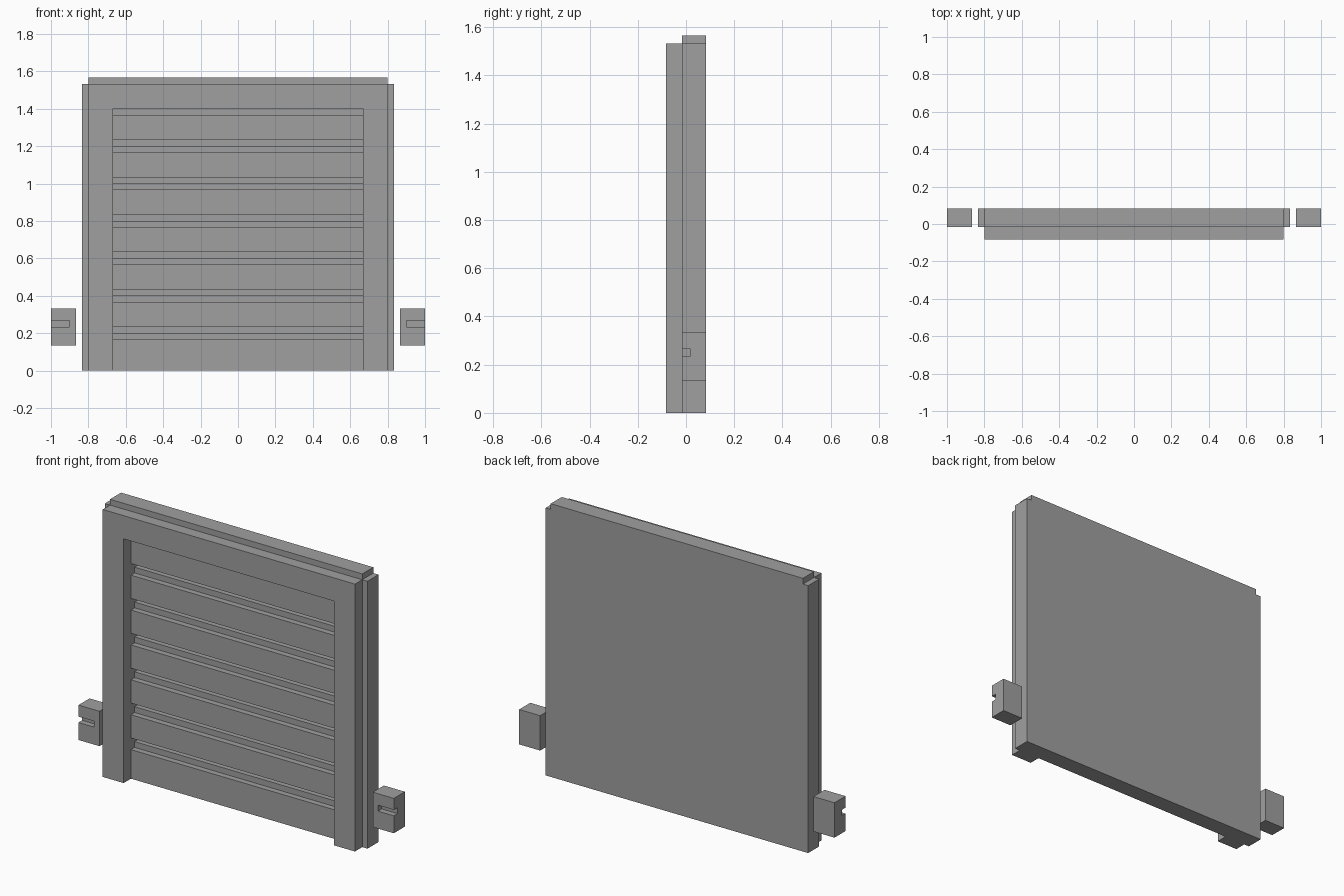
import bpy
import bmesh
from mathutils import Vector

cube = bpy.data.objects.get("Cube")
if cube:
    bpy.data.objects.remove(cube, do_unlink=True)

grey = bpy.data.materials.new("plain grey")
grey.use_nodes = True
colour = (0.35, 0.35, 0.35, 1)
grey.diffuse_color = colour
grey.node_tree.nodes["Principled BSDF"].inputs["Base Color"].default_value = colour

FRONT, STEP, BACK = -0.083, -0.017, 0.083   # depth layers
U = 0.0333                                  # basic step size


def prism(name, outlines, offset):
    """Extrude closed outlines along an offset into one flat-faced object."""
    bm = bmesh.new()
    for outline in outlines:
        face = bm.faces.new([bm.verts.new(p) for p in outline])
        new = bmesh.ops.extrude_face_region(bm, geom=[face])["geom"]
        verts = [v for v in new if isinstance(v, bmesh.types.BMVert)]
        bmesh.ops.translate(bm, verts=verts, vec=Vector(offset))
    bmesh.ops.recalc_face_normals(bm, faces=bm.faces)
    mesh = bpy.data.meshes.new(name)
    bm.to_mesh(mesh)
    bm.free()
    mesh.materials.append(grey)
    obj = bpy.data.objects.new(name, mesh)
    bpy.context.collection.objects.link(obj)
    return obj


def mirrored(half):
    """Complete a right-hand outline with its mirror image."""
    return half + [(-x, z) for x, z in reversed(half)]


def upright(name, outline, y0, y1):
    return prism(name, [[(x, y0, z) for x, z in outline]], (0, y1 - y0, 0))


# Back panel with notched top corners
top = 1.533
panel = upright("panel", mirrored([(0.833, 0), (0.833, top), (0.8, top), (0.8, top + U)]),
                STEP, BACK)

# Stepped grooves between the boards; the highest is half covered by the frame
grooves = []
for i in range(1, 8):
    z = 0.2 * i
    lip, deep = STEP + U, STEP + 2 * U
    profile = [(-0.05, z - U), (lip, z - U), (lip, z)]
    if i < 7:
        profile += [(deep, z), (deep, z + U), (-0.05, z + U)]
    else:
        profile += [(-0.05, z)]
    grooves.append([(-0.667, y, h) for y, h in profile])
cutter = prism("groove_cutter", grooves, (1.334, 0, 0))
cutter.hide_render = True

cut = panel.modifiers.new("grooves", "BOOLEAN")
cut.operation = "DIFFERENCE"
cut.solver = "EXACT"
cut.object = cutter
bpy.context.view_layer.objects.active = panel
bpy.ops.object.modifier_apply(modifier=cut.name)
bpy.data.objects.remove(cutter, do_unlink=True)

# Raised door frame, open at the bottom
upright("frame", mirrored([(0.667, 1.4), (0.667, 0), (0.8, 0), (0.8, top)][::-1]),
        FRONT, STEP)

# Side blocks with a slot open to the front and the outer side
for side, sign in (("left", 1), ("right", -1)):
    def block(part, outline, y0, y1):
        upright(f"{side}_{part}", [(sign * x, z) for x, z in outline], y0, y1)

    block("block_back", [(0.867, 0.133), (1, 0.133), (1, 0.333), (0.867, 0.333)],
          STEP + U, BACK)
    block("block_front", [(0.867, 0.133), (1, 0.133), (1, 0.233), (0.9, 0.233),
                          (0.9, 0.267), (1, 0.267), (1, 0.333), (0.867, 0.333)],
          STEP, STEP + U)
